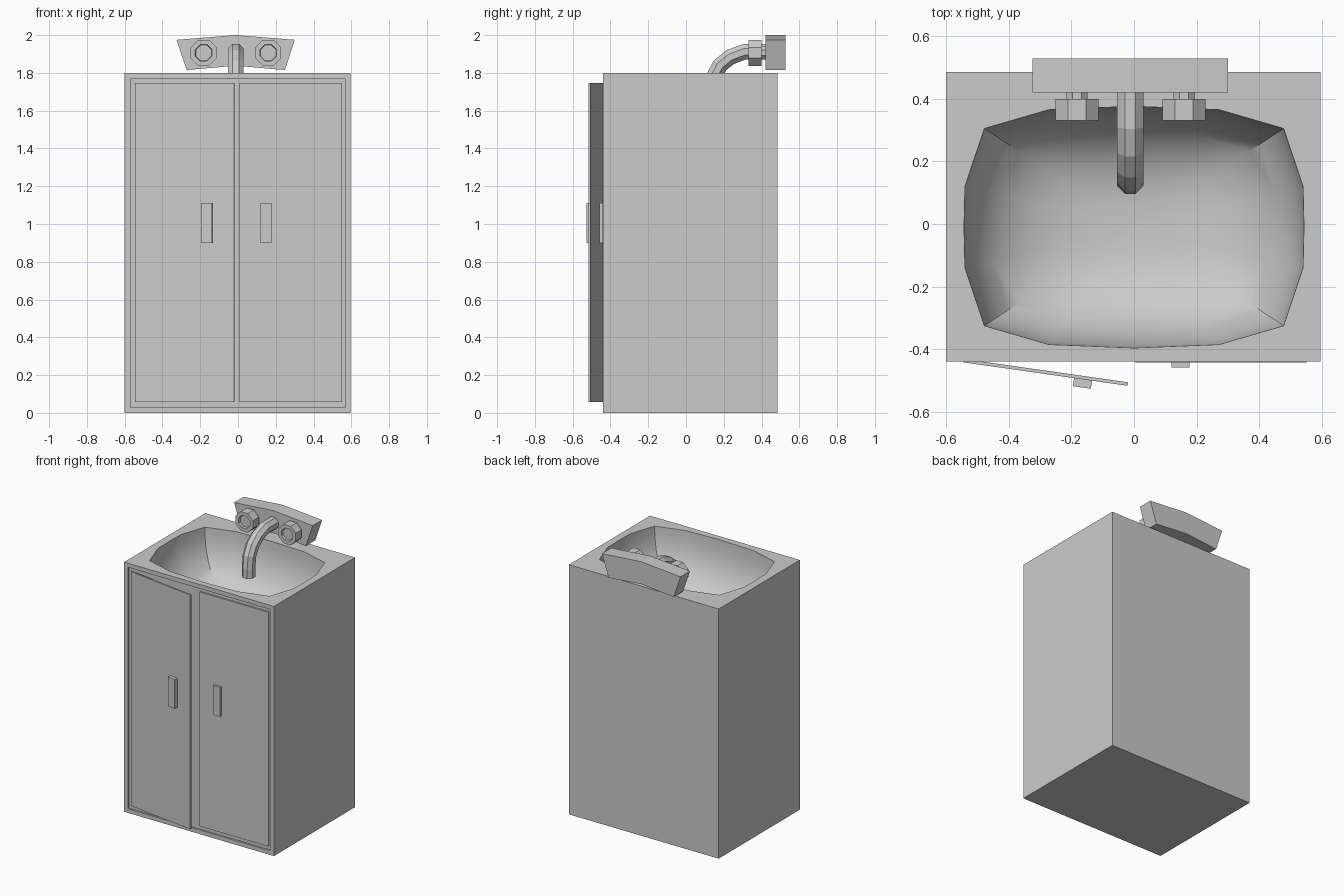
import bpy, bmesh, math
from mathutils import Matrix, Vector

if "Cube" in bpy.data.objects:
    bpy.data.objects.remove(bpy.data.objects["Cube"])

CX = -0.012  # centre line of the tap


def to_object(name, bm):
    bmesh.ops.recalc_face_normals(bm, faces=bm.faces[:])
    me = bpy.data.meshes.new(name)
    bm.to_mesh(me)
    bm.free()
    ob = bpy.data.objects.new(name, me)
    bpy.context.collection.objects.link(ob)
    return ob


def add_box(bm, lo, hi):
    lo, hi = Vector(lo), Vector(hi)
    m = Matrix.Translation((lo + hi) / 2) @ Matrix.Diagonal((*(hi - lo), 1))
    return bmesh.ops.create_cube(bm, size=1, matrix=m)["verts"]


# cabinet with shallow front recess
bm = bmesh.new()
add_box(bm, (-0.6, -0.44, 0), (0.595, 0.485, 1.8))
bm.faces.ensure_lookup_table()
front = min(bm.faces, key=lambda f: f.calc_center_median().y)
bmesh.ops.inset_region(bm, faces=[front], thickness=0.042, depth=0)
down = [v for v in front.verts]
bmesh.ops.inset_region(bm, faces=[front], thickness=0, depth=-0.012)
top = max(bm.faces, key=lambda f: f.calc_center_median().z)
edges = list(top.edges)
bmesh.ops.delete(bm, geom=[top], context='FACES_ONLY')

# basin rim, mirrored from one quarter
q = [(0.543, 0), (0.54, 0.13), (0.478, 0.315), (0.272, 0.375), (0, 0.386)]
rim = q + [(-x, y) for x, y in q[-2::-1]]
rim += [(x, -y) for x, y in rim[-2:0:-1]]
n = len(rim)
rings = []
STEPS = 12
DEPTH = 0.4
for i in range(STEPS):
    a = math.pi / 2 * i / STEPS
    s, d = math.cos(a) ** 0.75, math.sin(a) ** 0.9
    rings.append([bm.verts.new((x * s, -0.01 + y * s, 1.8 - DEPTH * d)) for x, y in rim])
edges += [bm.edges.new((rings[0][k], rings[0][(k + 1) % n])) for k in range(n)]
bmesh.ops.triangle_fill(bm, edges=edges, use_beauty=True, normal=(0, 0, 1))
bowl = []
for r0, r1 in zip(rings, rings[1:]):
    for k in range(n):
        j = (k + 1) % n
        bowl.append(bm.faces.new((r0[k], r0[j], r1[j], r1[k])))
tip = bm.verts.new((0, -0.01, 1.8 - DEPTH))
for k in range(n):
    bowl.append(bm.faces.new((rings[-1][k], rings[-1][(k + 1) % n], tip)))
cab = to_object("cabinet_with_basin", bm)
bpy.context.view_layer.objects.active = cab
cab.select_set(True)
bpy.ops.object.shade_smooth_by_angle(angle=math.radians(40))
cab.select_set(False)


# doors with handles; local x runs away from the hinge
def door(name, hinge_x, side, width, handle, out, angle):
    for part, lo, hi in (("door", (0, 0, 0.058), (width, 0.011, 1.747)),
                         ("handle", (handle - 0.029, -out, 0.9), (handle + 0.029, 0, 1.11))):
        bm = bmesh.new()
        add_box(bm, lo, hi)
        m = (Matrix.Translation((hinge_x, -0.442, 0)) @ Matrix.Rotation(angle, 4, 'Z')
             @ Matrix.Diagonal((side, 1, 1, 1)))
        bmesh.ops.transform(bm, matrix=m, verts=bm.verts[:])
        to_object(f"{name}_{part}", bm)


door("left", -0.545, 1, 0.53, 0.386, 0.026, -math.radians(8.1))
door("right", 0.551, -1, 0.547, 0.402, 0.016, 0)

# arched tap backplate
bm = bmesh.new()
prof = [(-0.313, 1.975), (0, 2.0), (0.313, 1.975), (0.26, 1.815), (0, 1.838), (-0.26, 1.815)]
f = bm.faces.new([bm.verts.new((CX + x, 0.42, z)) for x, z in prof])
ext = bmesh.ops.extrude_face_region(bm, geom=[f])["geom"]
bmesh.ops.translate(bm, vec=(0, 0.108, 0), verts=[g for g in ext if isinstance(g, bmesh.types.BMVert)])
to_object("tap_backplate", bm)

# octagonal knobs with a recessed face and a stem
for name, x in (("left_knob", CX - 0.17), ("right_knob", CX + 0.172)):
    bm = bmesh.new()
    prof = [(0.037, 0.425), (0.037, 0.4), (0.074, 0.4), (0.074, 0.331), (0.048, 0.331), (0.044, 0.345)]
    loops = [[bm.verts.new((x + r * math.cos((k + .5) * math.pi / 4), y,
                            1.906 + r * math.sin((k + .5) * math.pi / 4))) for k in range(8)]
             for r, y in prof]
    for a, b in zip(loops, loops[1:]):
        for k in range(8):
            j = (k + 1) % 8
            bm.faces.new((a[k], a[j], b[j], b[k]))
    bm.faces.new(loops[0])
    bm.faces.new(loops[-1])
    to_object(name, bm)

# eight-sided curved spout
path = [(0.43, 1.912), (0.31, 1.912), (0.235, 1.884), (0.18, 1.84), (0.148, 1.78), (0.138, 1.70), (0.138, 1.635)]
bm = bmesh.new()
loops = []
for i, p in enumerate(path):
    a, b = path[max(i - 1, 0)], path[min(i + 1, len(path) - 1)]
    t = Vector((0, b[0] - a[0], b[1] - a[1])).normalized()
    up = Vector((1, 0, 0)).cross(t)
    loops.append([bm.verts.new(Vector((CX, *p)) + 0.045 * (
        Vector((1, 0, 0)) * math.cos((k + .5) * math.pi / 4) + up * math.sin((k + .5) * math.pi / 4)))
        for k in range(8)])
for a, b in zip(loops, loops[1:]):
    for k in range(8):
        j = (k + 1) % 8
        bm.faces.new((a[k], a[j], b[j], b[k]))
bm.faces.new(loops[0])
bm.faces.new(loops[-1])
to_object("tap_spout", bm)
